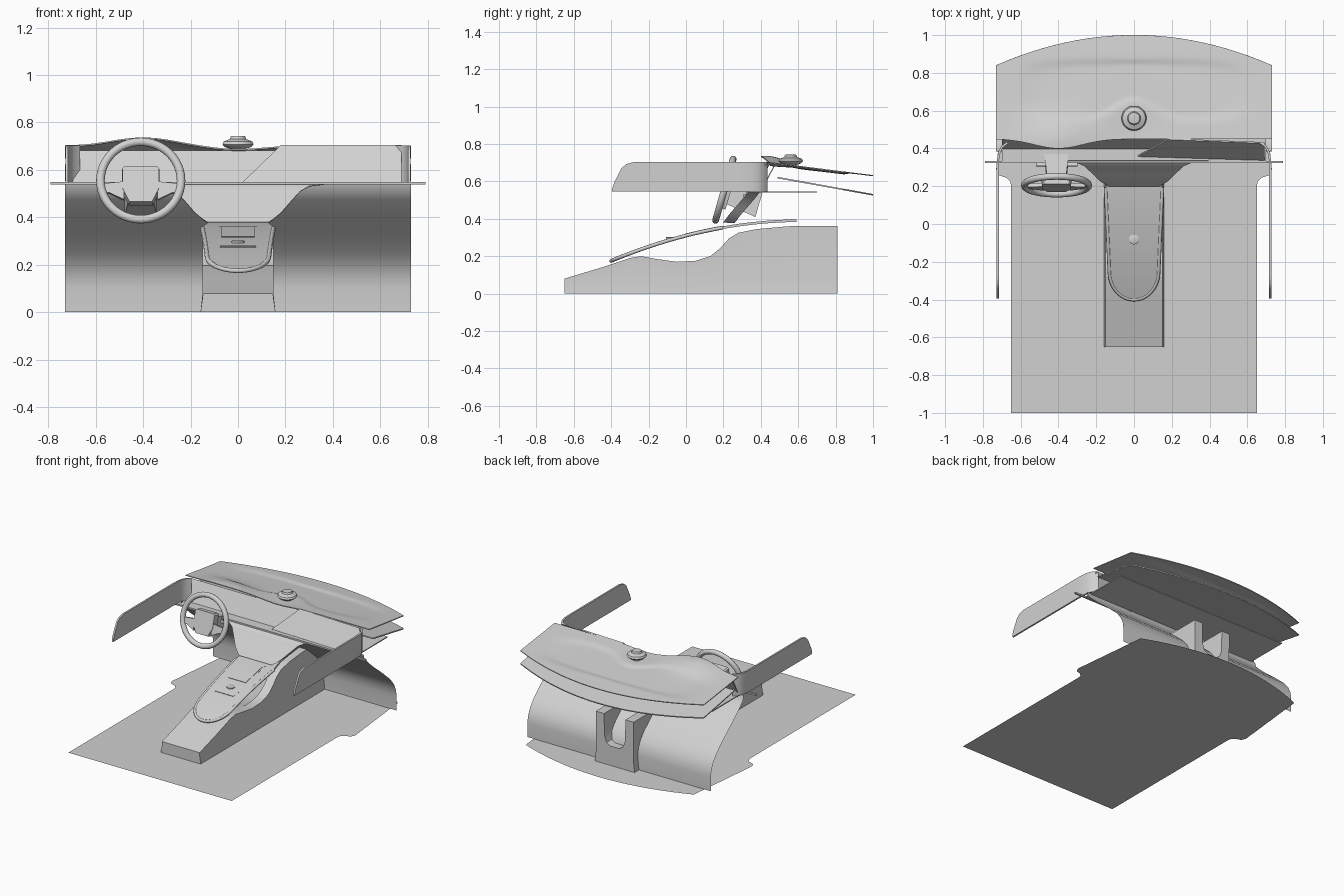
import bpy, bmesh, math
from mathutils import Matrix

if "Cube" in bpy.data.objects:
    bpy.data.objects.remove(bpy.data.objects["Cube"])

grey = bpy.data.materials.new("light_grey")
grey.use_nodes = True
grey.diffuse_color = (0.64, 0.64, 0.64, 1)
grey.node_tree.nodes["Principled BSDF"].inputs["Base Color"].default_value = (0.64, 0.64, 0.64, 1)
parts = []


def finish(name, bm, thick=0, matrix=None):
    if matrix:
        bmesh.ops.transform(bm, matrix=matrix, verts=bm.verts)
    bmesh.ops.remove_doubles(bm, verts=bm.verts, dist=0.0002)
    bmesh.ops.recalc_face_normals(bm, faces=bm.faces)
    mesh = bpy.data.meshes.new(name)
    bm.to_mesh(mesh)
    bm.free()
    mesh.materials.append(grey)
    ob = bpy.data.objects.new(name, mesh)
    bpy.context.collection.objects.link(ob)
    if thick:
        mod = ob.modifiers.new("thickness", 'SOLIDIFY')
        mod.thickness, mod.offset = thick, 0
    parts.append(ob)


def loft(name, rows, thick=0, caps=False, matrix=None):
    """Skin a list of equally long rows of points."""
    bm = bmesh.new()
    vs = [[bm.verts.new(p) for p in row] for row in rows]
    for a, b in zip(vs, vs[1:]):
        for i in range(len(a) - 1):
            bm.faces.new((a[i], a[i + 1], b[i + 1], b[i]))
    if caps:
        bm.faces.new(vs[0])
        bm.faces.new(vs[-1])
    finish(name, bm, thick, matrix)


def prism(name, outline, z0, z1, scale=1, matrix=None):
    """Extrude an xy outline from z0 to z1, scaling the far end."""
    bm = bmesh.new()
    vs = [[bm.verts.new((x * s, y * s, z)) for x, y in outline] for z, s in ((z0, 1), (z1, scale))]
    n = len(outline)
    for i in range(n):
        j = (i + 1) % n
        bm.faces.new((vs[0][i], vs[0][j], vs[1][j], vs[1][i]))
    bm.faces.new(vs[0])
    bm.faces.new(vs[1])
    finish(name, bm, 0, matrix)


def rect(x0, x1, y0, y1):
    return [(x0, y0), (x1, y0), (x1, y1), (x0, y1)]


def span(a, b, n):
    return [a + (b - a) * i / n for i in range(n + 1)]


def lerp(points, t):
    for (a, p), (b, q) in zip(points, points[1:]):
        if t <= b:
            return p + (q - p) * max(0, t - a) / (b - a)
    return points[-1][1]


def revolve(name, profile, loc, steps=40):
    loft(name, [[(loc[0] + r * math.cos(a), loc[1] + r * math.sin(a), loc[2] + z)
                 for a in span(0, 2 * math.pi, steps)] for r, z in profile])


def arc_y(x):
    return 1 - 0.16 * (abs(x) / 0.73) ** 2


# Floor sheet: narrow cabin, wider footwell, curved far edge
side = [(0.65, -1), (0.65, 0.2), (0.655, 0.225), (0.675, 0.245), (0.715, 0.258), (0.73, 0.29)]
far = [(x, arc_y(x)) for x in span(0.73, -0.73, 24)]
bm = bmesh.new()
bm.faces.new([bm.verts.new((x, y, 0)) for x, y in
              side + far[1:-1] + [(-x, y) for x, y in reversed(side)]])
finish("floor", bm)

# Footwell wall: upright at the floor, leaning forward to the dashboard
wall = [(0.76, 0), (0.76, 0.1), (0.753, 0.15), (0.73, 0.2), (0.69, 0.25), (0.6, 0.33),
        (0.49, 0.42), (0.43, 0.475), (0.395, 0.51), (0.385, 0.545)]
loft("footwell_wall", [[(x, y, z) for x in (-0.73, 0.73)] for y, z in wall])

# Centre tunnel with an open channel towards the far end
crest = [(-0.65, 0.08), (-0.45, 0.14), (-0.3, 0.19), (-0.24, 0.2), (-0.16, 0.185), (-0.05, 0.17),
         (0.05, 0.175), (0.13, 0.2), (0.18, 0.24), (0.23, 0.295), (0.28, 0.325), (0.38, 0.345),
         (0.55, 0.36), (0.81, 0.36)]
rows = []
for y, h in crest:
    c = min(h, 0.14) if y > 0 else h
    half = [(0.158, 0), (0.148, min(h, 0.1) * 0.9), (0.15, h), (0.085, h),
            (0.082, c + (h - c) * 0.3), (0.065, c + (h - c) * 0.08), (0.035, c)]
    rows.append([(x, y, z) for x, z in half] + [(-x, y, z) for x, z in reversed(half)])
loft("centre_tunnel", rows, caps=True)


# Console: tongue-shaped cover arching over the tunnel
def console_z(y):
    return 0.31 + 0.256 * y - 0.204 * y * y


def console_w(y):
    if y < -0.25:
        return 0.13 * math.sqrt(max(0.001, 1 - ((y + 0.25) / 0.15) ** 2))
    return lerp([(-0.25, 0.13), (0.2, 0.15), (0.3, 0.13), (0.59, 0.12)], y)


ys = [-0.25 - 0.15 * math.cos(a) for a in span(0, math.pi / 2, 12)] + span(-0.2, 0.59, 16)
loft("console_cover", [[(u * console_w(y), y, console_z(y)) for u in span(-1, 1, 8)]
                       for y in ys], 0.014)


def console_patch(name, x, y0, y1, lift):
    loft(name, [[(s * x, y, console_z(y) + lift) for s in (-1, 1)]
                for y in span(y0, y1, 8)], 0.004)


console_patch("console_panel", 0.08, -0.15, 0.2, 0.006)
console_patch("console_tray", 0.07, -0.01, 0.18, 0.009)
console_patch("console_slot", 0.075, -0.155, -0.14, 0.009)
revolve("console_knob", [(0.028, 0), (0.028, 0.008), (0.022, 0.011), (0, 0.011)],
        (0, -0.08, console_z(-0.08) + 0.004), 24)

# Raised rim around the console
curve = bpy.data.curves.new("console_rim", 'CURVE')
curve.dimensions, curve.bevel_depth, curve.bevel_resolution = '3D', 0.01, 2
rim = [y for y in ys if y < 0.21]
path = [(s * console_w(y), y, console_z(y)) for s, seq in ((-1, rim[::-1]), (1, rim)) for y in seq]
spline = curve.splines.new('POLY')
spline.points.add(len(path) - 1)
for pt, co in zip(spline.points, path):
    pt.co = (*co, 1)
curve.materials.append(grey)
bpy.context.collection.objects.link(bpy.data.objects.new("console_rim", curve))

# Centre stack: sloping funnel from the dashboard down to the console
stack = [(0.545, 0.335, 0.40), (0.533, 0.325, 0.30), (0.51, 0.308, 0.26), (0.46, 0.265, 0.215),
         (0.42, 0.23, 0.18), (0.395, 0.212, 0.15), (0.38, 0.2, 0.13)]
loft("centre_stack", [[(-w, y + 0.06, z), (-w, y, z), (w, y, z), (w, y + 0.06, z)]
                      for z, y, w in stack], 0.006)

# Dashboard shelf, trim strip and front panels
prism("dash_shelf", rect(-0.7, 0.7, 0.33, 0.7), 0.54, 0.547)
prism("trim_strip", rect(-0.79, 0.79, 0.322, 0.334), 0.538, 0.549)
loft("passenger_panel", [[(0.02, 0.36, 0.547), (0.69, 0.34, 0.547)],
                         [(0.18, 0.45, 0.702), (0.69, 0.43, 0.702)]], 0.008)
loft("instrument_panel", [[(-0.7, 0.4, 0.545), (0.2, 0.4, 0.545)],
                          [(-0.7, 0.47, 0.68), (0.2, 0.47, 0.68)]], 0.006)


# Dashboard top with an instrument hump and shallow dished centre
def hood_point(x, t):
    y0 = 0.45 - 0.05 * math.exp(-((x + 0.4) / 0.18) ** 2)
    y = y0 + (arc_y(x) - y0) * t
    z = 0.70 - 0.127 * (y - 0.45) - 0.015 * math.exp(-(x / 0.15) ** 2 - ((y - 0.45) / 0.15) ** 2)
    z += 0.032 * math.exp(-((x + 0.4) / 0.17) ** 2 - ((y - 0.45) / 0.12) ** 2)
    front = 0.55 + 0.11 * math.exp(-(x / 0.15) ** 2)
    mid, half = (front + 0.86) / 2, (0.86 - front) / 2
    r = (abs(x) / 0.58) ** 4 + (abs(y - mid) / half) ** 4
    return (x, y, z - 0.01 / (1 + r ** 4))


loft("dash_top", [[hood_point(x, t) for x in span(-0.73, 0.73, 90)] for t in span(0, 1, 50)], 0.006)
loft("dash_underlay", [[(x, 0.49 + (arc_y(x) - 0.49) * t, 0.62 - 0.18 * (arc_y(x) - 0.49) * t)
                        for x in span(-0.73, 0.73, 24)] for t in span(0, 1, 4)], 0.008)

# Round pod on the dashboard
revolve("dash_pod", [(0.03, -0.01), (0.03, 0), (0.055, 0.008), (0.066, 0.02), (0.06, 0.032),
                     (0.035, 0.042), (0.03, 0.054), (0.012, 0.056), (0, 0.056)], (0, 0.56, 0.688))

# Door panels with a curved corner into the dashboard
plan = [(0.722, y) for y in (-0.395, -0.385, -0.365, -0.345, -0.32, -0.28, 0, 0.28)]
plan += [(0.72, 0.34), (0.713, 0.38), (0.698, 0.41), (0.67, 0.43)]
top = [(-0.395, 0.56), (-0.385, 0.59), (-0.345, 0.67), (-0.32, 0.692), (-0.28, 0.703), (1, 0.703)]
for s, label in ((1, "left"), (-1, "right")):
    loft(label + "_door_panel", [[(s * x, y, 0.547), (s * x, y, lerp(top, y))]
                                 for x, y in plan], 0.012)

# Steering wheel, tilted back; local z points at the driver
tilt = Matrix.Translation((-0.41, 0.205, 0.555)) @ Matrix.Rotation(math.radians(74), 4, 'X')
ring = [[((0.17 + 0.018 * math.cos(b)) * math.cos(a), (0.17 + 0.018 * math.cos(b)) * math.sin(a),
          0.018 * math.sin(b)) for b in span(0, 2 * math.pi, 12)]
        for a in span(0, 2 * math.pi, 48)]
loft("wheel_rim", ring, matrix=tilt)
prism("wheel_hub", [(-0.07, 0.065), (0.07, 0.065), (0.08, 0.055), (0.08, -0.04), (0.05, -0.1),
                    (-0.05, -0.1), (-0.08, -0.04), (-0.08, 0.055)], -0.035, 0.01, 0.95, tilt)
for s, label in ((1, "left"), (-1, "right")):
    prism(label + "_spoke", [(s * 0.07, -0.005), (s * 0.165, -0.015), (s * 0.165, -0.05),
                             (s * 0.13, -0.055), (s * 0.07, -0.085)], -0.014, 0.006, 1, tilt)
prism("steering_column", rect(-0.05, 0.05, -0.07, 0.03), -0.03, -0.2, 1.35, tilt)
prism("column_stalks", rect(-0.11, 0.11, -0.008, 0.008), -0.12, -0.105, 1, tilt)

# Turn thickness into real faces, then smooth gentle angles only
bpy.ops.object.select_all(action='DESELECT')
for ob in parts:
    ob.select_set(True)
bpy.context.view_layer.objects.active = parts[0]
bpy.ops.object.convert(target='MESH')
bpy.ops.object.shade_smooth_by_angle(angle=math.radians(35))
